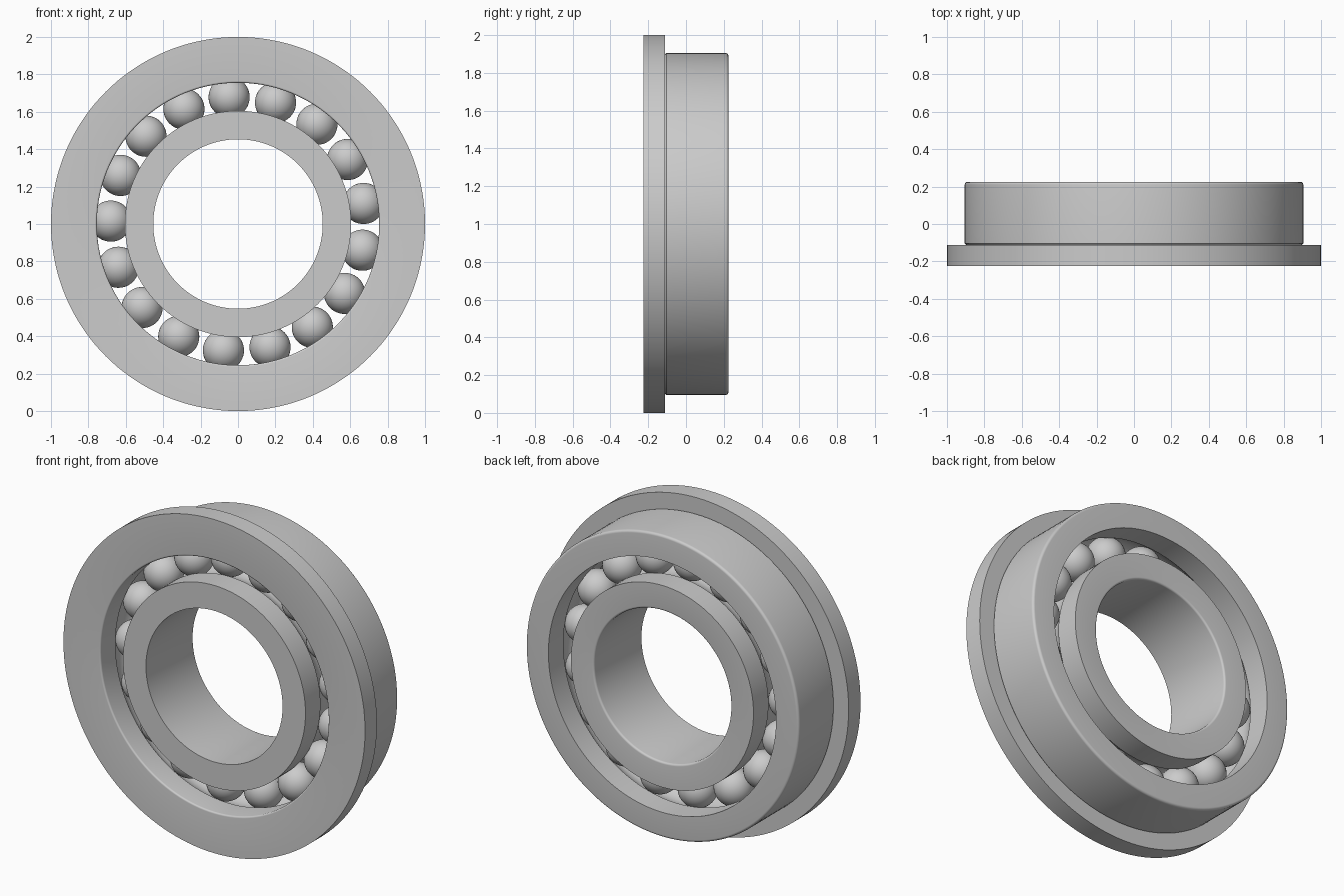
import bpy, bmesh
from math import sin, cos, pi, radians, sqrt, asin

if "Cube" in bpy.data.objects:
    bpy.data.objects.remove(bpy.data.objects["Cube"])

SEGMENTS = 144
HALF = 0.225            # half of the total width
PITCH = 0.68            # radius of the ball circle
BALL = 0.11
BALL_COUNT = 17
CENTRE_Z = 1.0

steel = bpy.data.materials.new("steel grey")
steel.use_nodes = True
COLOUR = (0.6, 0.6, 0.6, 1)
steel.diffuse_color = COLOUR
steel.node_tree.nodes["Principled BSDF"].inputs["Base Color"].default_value = COLOUR


def arc(r, y, radius, start, end, steps):
    """Points (radius, y) along an arc, angles in degrees."""
    angles = [radians(start + (end - start) * i / steps) for i in range(steps + 1)]
    return [(r + radius * cos(a), y + radius * sin(a)) for a in angles]


def finish(name, bm):
    bmesh.ops.recalc_face_normals(bm, faces=bm.faces)
    mesh = bpy.data.meshes.new(name)
    bm.to_mesh(mesh)
    bm.free()
    mesh.materials.append(steel)
    obj = bpy.data.objects.new(name, mesh)
    bpy.context.collection.objects.link(obj)
    obj.location.z = CENTRE_Z
    bpy.ops.object.select_all(action="DESELECT")
    obj.select_set(True)
    bpy.context.view_layer.objects.active = obj
    bpy.ops.object.shade_smooth_by_angle(angle=radians(30))
    return obj


def lathe(name, profile):
    """Turn a closed (radius, y) profile around the y axis."""
    bm = bmesh.new()
    rings = []
    for i in range(SEGMENTS):
        a = 2 * pi * i / SEGMENTS
        rings.append([bm.verts.new((r * cos(a), y, r * sin(a))) for r, y in profile])
    n = len(profile)
    for i, ring in enumerate(rings):
        following = rings[(i + 1) % SEGMENTS]
        for j in range(n):
            k = (j + 1) % n
            bm.faces.new((ring[j], ring[k], following[k], following[j]))
    return finish(name, bm)


# Ball groove: a shallow arc cut into each race
GROOVE = BALL + 0.002


def groove_angle(race_radius):
    return math_degrees(asin(sqrt(GROOVE ** 2 - (race_radius - PITCH) ** 2) / GROOVE))


def math_degrees(a):
    return a * 180 / pi


# Flanged outer ring, with a rounded back rim and front bore edge
BORE, BODY, FLANGE_BACK, ROUND = 0.755, 0.905, -0.112, 0.015
g = groove_angle(BORE)
lathe("outer_ring",
      [(1.0, -HALF), (1.0, FLANGE_BACK), (BODY - 0.008, FLANGE_BACK), (BODY, FLANGE_BACK + 0.008)]
      + arc(BODY - ROUND, HALF - ROUND, ROUND, 0, 90, 6)
      + [(BORE, HALF)]
      + arc(PITCH, 0, GROOVE, g, -g, 16)
      + arc(BORE + 0.01, -HALF + 0.01, 0.01, 180, 270, 5))

# Inner ring, with a rounded back bore edge
HOLE, OUTER = 0.453, 0.605
g = groove_angle(OUTER)
lathe("inner_ring",
      [(HOLE, -HALF), (OUTER, -HALF)]
      + arc(PITCH, 0, GROOVE, 180 + g, 180 - g, 16)
      + [(OUTER, HALF)]
      + arc(HOLE + 0.012, HALF - 0.012, 0.012, 90, 180, 5))

# Balls spaced evenly around the race
for i in range(BALL_COUNT):
    a = radians(94) + 2 * pi * i / BALL_COUNT
    bm = bmesh.new()
    bmesh.ops.create_uvsphere(bm, u_segments=40, v_segments=24, radius=BALL)
    ball = finish(f"ball_{i + 1}", bm)
    ball.location = (PITCH * cos(a), 0, CENTRE_Z + PITCH * sin(a))
